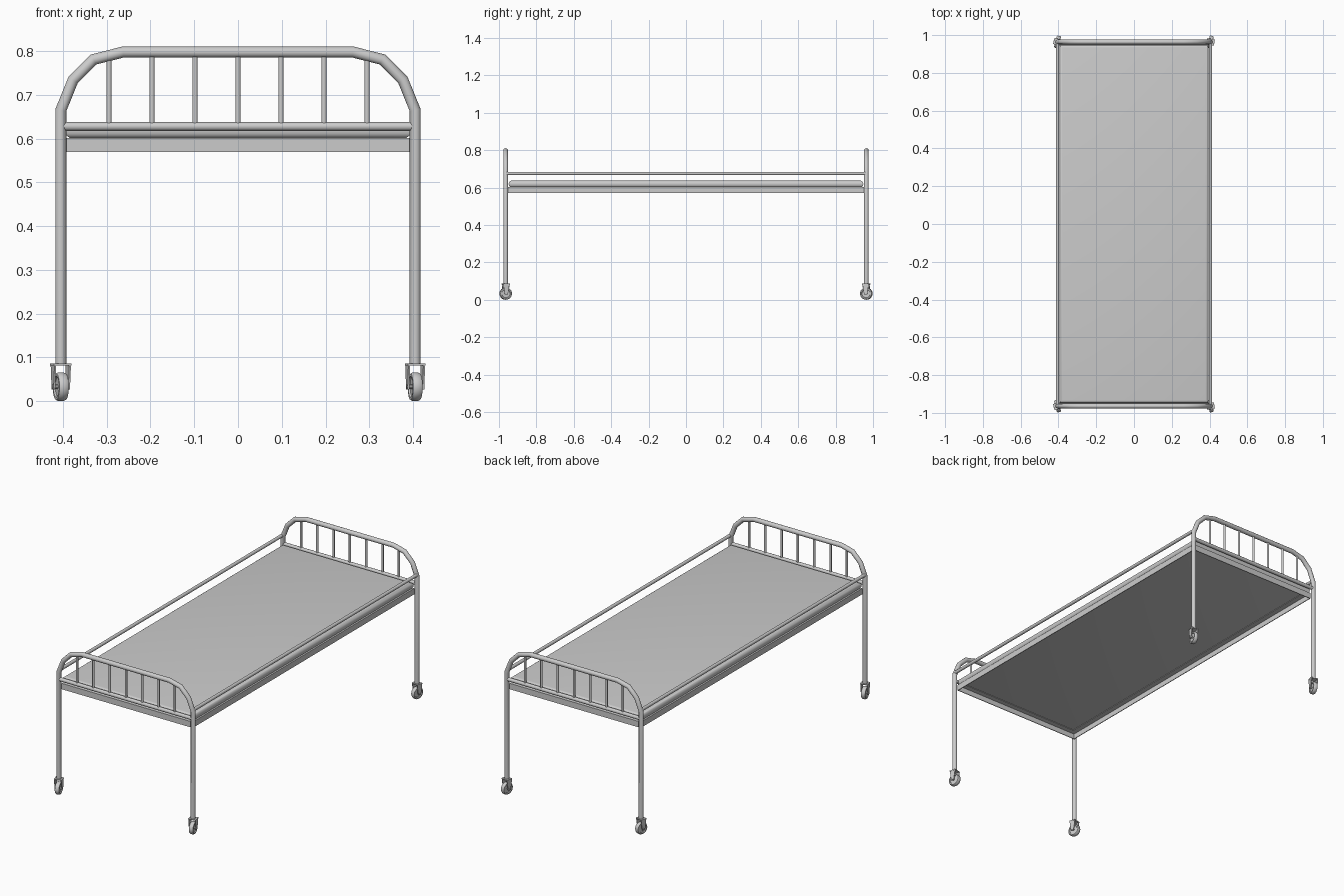
import bpy, bmesh, math
from mathutils import Vector, Matrix

if "Cube" in bpy.data.objects:
    bpy.data.objects.remove(bpy.data.objects["Cube"])

END_Y, LEG_X = 0.964, 0.405


def finish(bm, name, smooth=True):
    bmesh.ops.recalc_face_normals(bm, faces=bm.faces)
    me = bpy.data.meshes.new(name)
    bm.to_mesh(me)
    bm.free()
    ob = bpy.data.objects.new(name, me)
    bpy.context.collection.objects.link(ob)
    if smooth:
        bpy.ops.object.select_all(action='DESELECT')
        ob.select_set(True)
        bpy.context.view_layer.objects.active = ob
        bpy.ops.object.shade_smooth_by_angle(angle=math.radians(35))
    return ob


def add_rod(bm, a, b, r, sides=12):
    a, b = Vector(a), Vector(b)
    d = b - a
    rot = d.to_track_quat('Z', 'Y').to_matrix().to_4x4()
    bmesh.ops.create_cone(bm, cap_ends=True, segments=sides, radius1=r, radius2=r,
                          depth=d.length, matrix=Matrix.Translation((a + b) / 2) @ rot)


def add_box(bm, c, s):
    m = Matrix.Translation(c) @ Matrix.Diagonal((*s, 1))
    return bmesh.ops.create_cube(bm, size=1, matrix=m)['verts']


# Bent end tube: legs and arched top in one sweep around planar mitred joints
def end_tube(name, y, r=0.0125, sides=12):
    half = [(LEG_X, 0.085), (LEG_X, 0.665), (0.377, 0.734), (0.330, 0.781), (0.263, 0.798)]
    path = [Vector((-x, 0, z)) for x, z in half] + [Vector((x, 0, z)) for x, z in reversed(half)]
    bm = bmesh.new()
    rings = []
    for i, p in enumerate(path):
        d0 = (p - path[max(i - 1, 0)]).normalized() if i else (path[1] - p).normalized()
        d1 = (path[i + 1] - p).normalized() if i < len(path) - 1 else d0
        t = (d0 + d1).normalized()
        n = Vector((-t.z, 0, t.x)) / t.dot(d0)
        ring = []
        for k in range(sides):
            a = 2 * math.pi * k / sides
            ring.append(bm.verts.new(p + n * r * math.cos(a) + Vector((0, y + r * math.sin(a), 0))))
        rings.append(ring)
    for r0, r1 in zip(rings, rings[1:]):
        for k in range(sides):
            j = (k + 1) % sides
            bm.faces.new((r0[k], r0[j], r1[j], r1[k]))
    bm.faces.new(rings[0])
    bm.faces.new(rings[-1])
    finish(bm, name)


# Caster: wheel, hub, axle, fork and stem, swivelled by yaw
def caster(name, x, y, yaw):
    place = Matrix.Translation((x, y, 0)) @ Matrix.Rotation(math.radians(yaw), 4, 'Z')
    bm = bmesh.new()
    prof = [(-0.007, 0.0), (-0.007, 0.022), (-0.011, 0.024), (-0.011, 0.030), (-0.006, 0.033),
            (0.006, 0.033), (0.011, 0.030), (0.011, 0.024), (0.007, 0.022), (0.007, 0.0)]
    vs = [bm.verts.new((px, 0, pz)) for px, pz in prof]
    es = [bm.edges.new(e) for e in zip(vs, vs[1:])]
    bmesh.ops.spin(bm, geom=vs + es, axis=(1, 0, 0), cent=(0, 0, 0), steps=24,
                   angle=2 * math.pi, use_merge=True)
    bmesh.ops.remove_doubles(bm, verts=bm.verts, dist=1e-5)
    bm.transform(place @ Matrix.Translation((0, 0, 0.033)))
    finish(bm, name + "_wheel")

    bm = bmesh.new()
    add_box(bm, (0, 0, 0.084), (0.041, 0.034, 0.005))
    for s in (-1, 1):
        # tapered fork cheek
        cheek = [(-0.017, 0.086), (0.017, 0.086), (0.014, 0.062), (0.008, 0.027), (-0.008, 0.027), (-0.014, 0.062)]
        f = bm.faces.new([bm.verts.new((s * 0.0155, py, pz)) for py, pz in cheek])
        ext = bmesh.ops.extrude_face_region(bm, geom=[f])['geom']
        bmesh.ops.translate(bm, vec=(s * 0.004, 0, 0),
                            verts=[g for g in ext if isinstance(g, bmesh.types.BMVert)])
        bm.faces.new([v for v in f.verts]) if not f.is_valid else None
    add_rod(bm, (-0.021, 0, 0.033), (0.021, 0, 0.033), 0.005, 10)
    bm.transform(place)
    finish(bm, name + "_fork")


for side, label in ((-1, "foot"), (1, "head")):
    y = side * END_Y
    end_tube(label + "_end_tube", y)
    # Upright bars
    bm = bmesh.new()
    for i in range(-3, 4):
        add_rod(bm, (i * 0.0983, y, 0.628), (i * 0.0983, y, 0.79), 0.006)
    finish(bm, label + "_bars")
    # Cross tube under the bars
    bm = bmesh.new()
    add_rod(bm, (-LEG_X, y, 0.628), (LEG_X, y, 0.628), 0.010)
    finish(bm, label + "_cross_tube")
    for sx, lr in ((-1, "left"), (1, "right")):
        caster(label + "_" + lr + "_caster", sx * LEG_X, y, 15 * side * -sx * -1 if sx < 0 else 12 * -side)

for sx, lr in ((-1, "left"), (1, "right")):
    # Side guard rails
    bm = bmesh.new()
    add_rod(bm, (sx * LEG_X, -END_Y, 0.675), (sx * LEG_X, END_Y, 0.675), 0.009)
    finish(bm, lr + "_guard_rail")

# Angle-iron frame: vertical skirt with inward flange
bm = bmesh.new()
FX, FY = 0.395, 0.954
for s in (-1, 1):
    add_box(bm, (s * (FX - 0.002), 0, 0.586), (0.004, 2 * FY, 0.032))
    add_box(bm, (s * (FX - 0.016), 0, 0.600), (0.032, 2 * FY, 0.004))
    add_box(bm, (0, s * (FY - 0.002), 0.586), (2 * FX, 0.004, 0.032))
    add_box(bm, (0, s * (FY - 0.016), 0.600), (2 * FX, 0.032, 0.004))
finish(bm, "angle_iron_frame", False)

# Bed panel with rounded edges
bm = bmesh.new()
add_box(bm, (0, 0, 0.619), (0.79, 1.896, 0.036))
rim = [e for e in bm.edges if abs(e.verts[0].co.z - e.verts[1].co.z) < 1e-4]
bmesh.ops.bevel(bm, geom=rim, offset=0.016, segments=4, profile=0.5, affect='EDGES')
finish(bm, "bed_panel")
